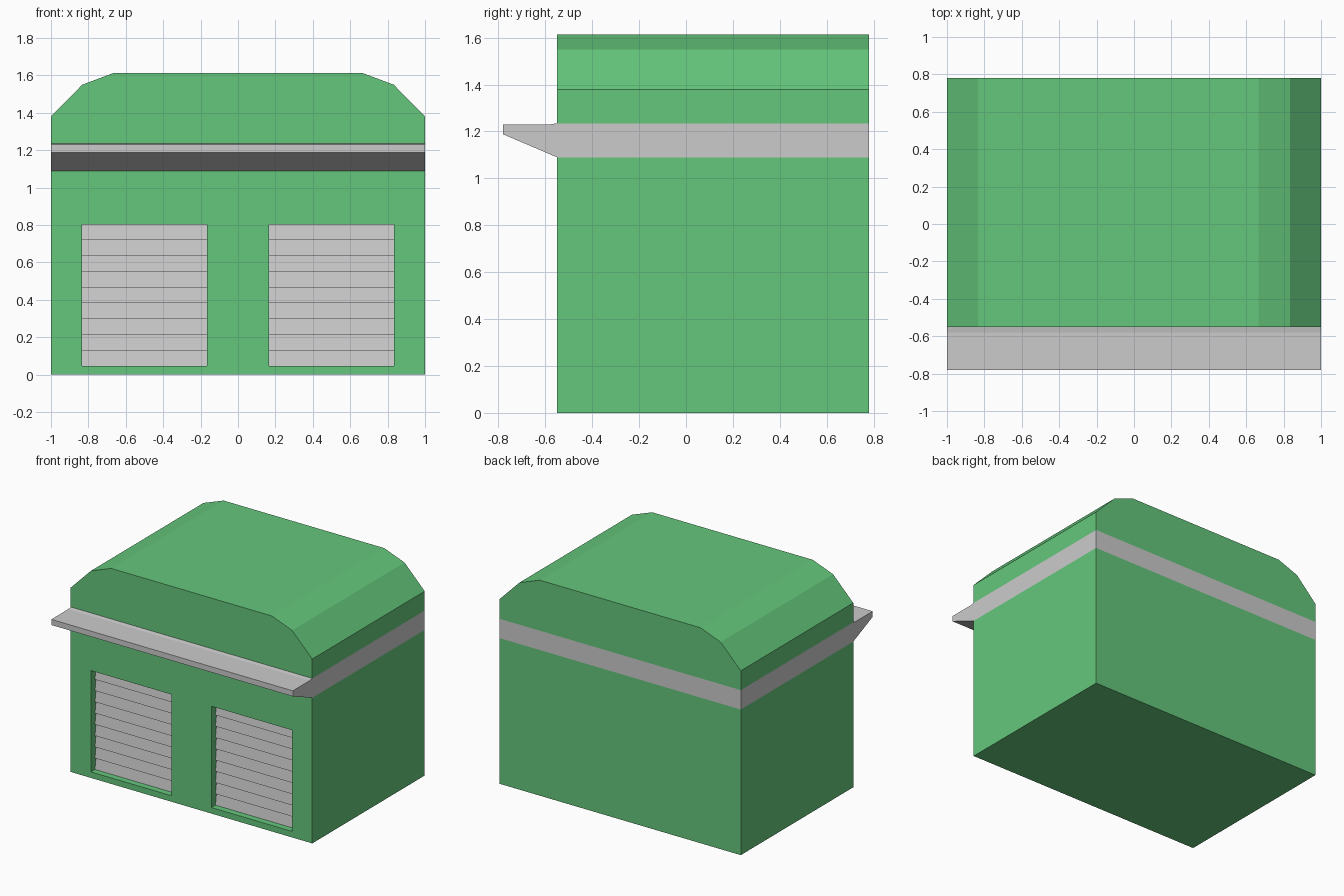
import bpy, bmesh
from mathutils import Vector

if "Cube" in bpy.data.objects:
    bpy.data.objects.remove(bpy.data.objects["Cube"])

FRONT, BACK = -0.55, 0.78
BAND_LOW, BAND_TOP = 1.09, 1.235
DOOR_IN, DOOR_OUT, DOOR_LOW, DOOR_TOP = 0.165, 0.833, 0.045, 0.803
RECESS = 0.06

green = bpy.data.materials.new("green_paint")
green.diffuse_color = (0.13, 0.57, 0.20, 1)
green.use_nodes = True
green.node_tree.nodes["Principled BSDF"].inputs["Base Color"].default_value = green.diffuse_color


def finish(bm, name, mat=None):
    mesh = bpy.data.meshes.new(name)
    bm.to_mesh(mesh)
    bm.free()
    obj = bpy.data.objects.new(name, mesh)
    bpy.context.collection.objects.link(obj)
    if mat:
        mesh.materials.append(mat)
    return obj


def prism(outline, sweep):
    """Solid made by sweeping a closed outline of 3D points."""
    bm = bmesh.new()
    face = bm.faces.new([bm.verts.new(p) for p in outline])
    ext = bmesh.ops.extrude_face_region(bm, geom=[face], use_keep_orig=True)
    moved = [v for v in ext["geom"] if isinstance(v, bmesh.types.BMVert)]
    bmesh.ops.translate(bm, verts=moved, vec=sweep)
    bmesh.ops.recalc_face_normals(bm, faces=bm.faces)
    return bm


def open_at(bm, heights):
    """Remove hidden horizontal faces where two parts meet."""
    hidden = [f for f in bm.faces if abs(f.normal.z) > 0.99 and f.calc_center_median().y > FRONT
              and any(abs(f.calc_center_median().z - h) < 1e-4 for h in heights)]
    bmesh.ops.delete(bm, geom=hidden, context="FACES_ONLY")


# Walls with two recessed door openings
bm = prism([(-1, FRONT, 0), (1, FRONT, 0), (1, FRONT, BAND_LOW), (-1, FRONT, BAND_LOW)],
           (0, BACK - FRONT, 0))
open_at(bm, [BAND_LOW])


def front_faces():
    return [f for f in bm.faces if all(abs(v.co.y - FRONT) < 1e-5 for v in f.verts)]


cuts = [((x, 0, 0), (1, 0, 0)) for x in (-DOOR_OUT, -DOOR_IN, DOOR_IN, DOOR_OUT)]
cuts += [((0, 0, z), (0, 0, 1)) for z in (DOOR_LOW, DOOR_TOP)]
for co, no in cuts:
    faces = front_faces()
    geom = faces + list({e for f in faces for e in f.edges}) + list({v for f in faces for v in f.verts})
    bmesh.ops.bisect_plane(bm, geom=geom, plane_co=co, plane_no=no)
for f in front_faces():
    c = f.calc_center_median()
    if DOOR_IN < abs(c.x) < DOOR_OUT and DOOR_LOW < c.z < DOOR_TOP:
        inner = bmesh.ops.extrude_discrete_faces(bm, faces=[f])["faces"][0]
        ring = list(inner.verts)
        corners = [v.co.copy() for v in ring]
        bmesh.ops.delete(bm, geom=[inner], context="FACES")
        # Reveal faces around the opening
        for a, b in zip(corners, corners[1:] + corners[:1]):
            back = Vector((0, RECESS, 0))
            bm.faces.new([bm.verts.new(p) for p in (a, b, b + back, a + back)])
bmesh.ops.remove_doubles(bm, verts=bm.verts, dist=1e-4)
bmesh.ops.recalc_face_normals(bm, faces=bm.faces)
finish(bm, "walls", green)

# Band around the building, growing into the front awning
bm = prism([(-1, BACK, BAND_LOW), (-1, FRONT, BAND_LOW), (-1, -0.78, 1.188), (-1, -0.78, 1.23),
            (-1, -0.58, 1.23), (-1, FRONT, BAND_TOP), (-1, BACK, BAND_TOP)], (2, 0, 0))
open_at(bm, [BAND_LOW, BAND_TOP])
finish(bm, "band_and_awning")

# Roof with faceted shoulders
half = [(1, BAND_TOP), (1, 1.38), (0.833, 1.55), (0.665, 1.613)]
outline = half + [(-x, z) for x, z in reversed(half)]
bm = prism([(x, FRONT, z) for x, z in outline], (0, BACK - FRONT, 0))
open_at(bm, [BAND_TOP])
finish(bm, "roof", green)

# Roller shutters: overlapping slats with a sawtooth section
bm = bmesh.new()
slats = 9
pitch = (DOOR_TOP - DOOR_LOW) / slats
y_back = FRONT + RECESS
section = []
for i in range(slats):
    z = DOOR_LOW + i * pitch
    section += [(y_back, z), (y_back - 0.012, z)]
section.append((y_back, DOOR_TOP))
rows = [[bm.verts.new((x, y, z)) for x in (DOOR_IN, DOOR_OUT)] for y, z in section]
for a, b in zip(rows, rows[1:]):
    bm.faces.new((a[0], a[1], b[1], b[0]))
shutters = finish(bm, "roller_shutters")
shutters.modifiers.new("mirror", "MIRROR").use_mirror_merge = False
